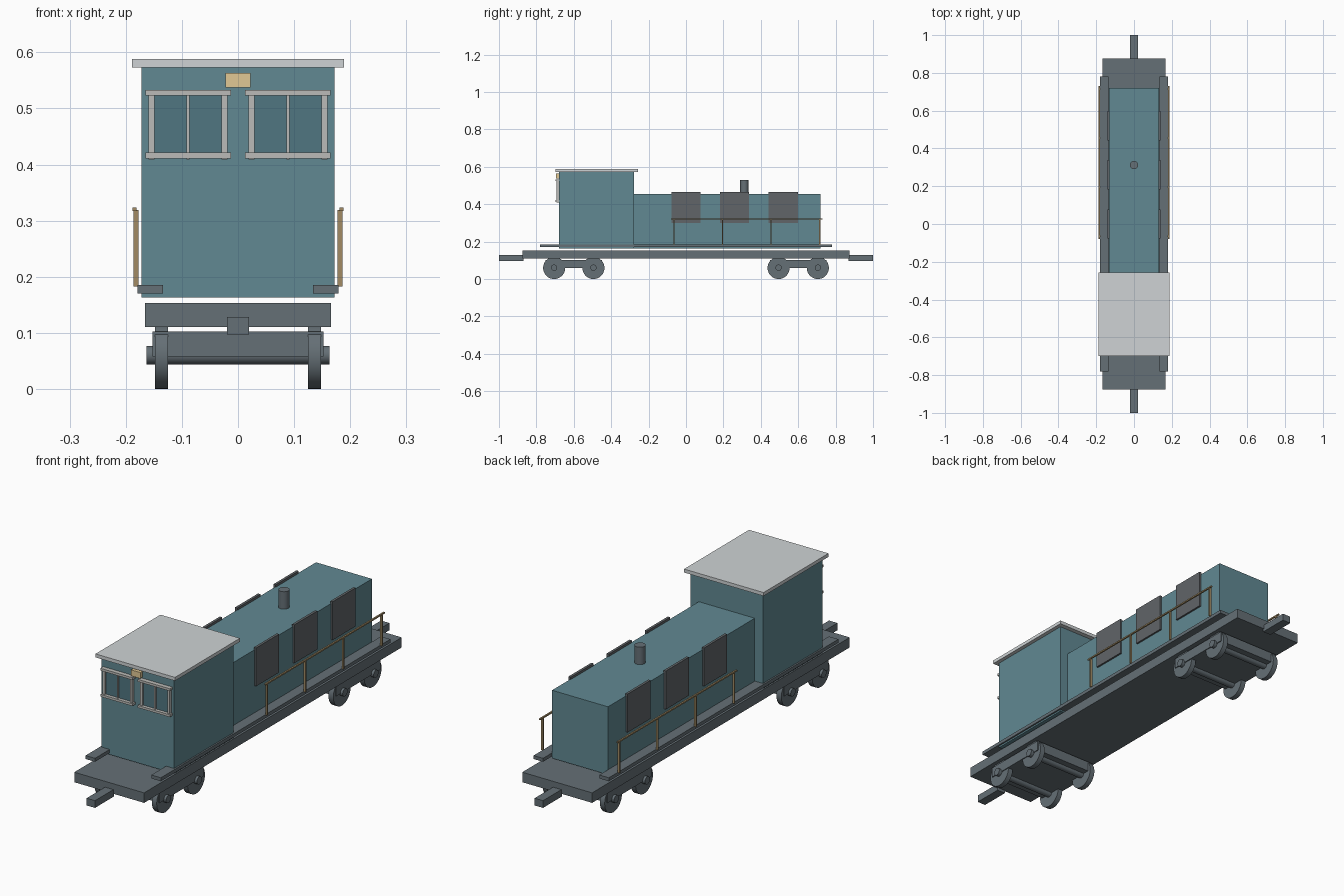
import bpy, math

if "Cube" in bpy.data.objects:
    bpy.data.objects.remove(bpy.data.objects["Cube"])


def material(name, rgb):
    m = bpy.data.materials.new(name)
    m.diffuse_color = (*rgb, 1)
    m.use_nodes = True
    m.node_tree.nodes["Principled BSDF"].inputs["Base Color"].default_value = m.diffuse_color
    return m


TEAL = material("teal_paint", (0.12, 0.25, 0.29))
GLASS = material("window_glass", (0.08, 0.18, 0.22))
STEEL = material("dark_steel", (0.13, 0.16, 0.18))
VENT = material("vent_grey", (0.12, 0.13, 0.14))
ROOF = material("roof_grey", (0.62, 0.65, 0.66))
TRIM = material("window_trim", (0.5, 0.5, 0.48))
BRASS = material("rail_brass", (0.36, 0.26, 0.13))
LAMP = material("lamp_cream", (0.75, 0.58, 0.30))


def box(name, x, y, z, mat):
    """Box from (min, max) ranges on each axis."""
    loc = [(a + b) / 2 for a, b in (x, y, z)]
    bpy.ops.mesh.primitive_cube_add(size=1, location=loc)
    o = bpy.context.object
    o.name = name
    o.scale = [b - a for a, b in (x, y, z)]
    bpy.ops.object.transform_apply(location=False, rotation=False, scale=True)
    o.data.materials.append(mat)
    return o


def side_boxes(name, x, y, z, mat):
    """The same box on the right and the left."""
    box(name + "_right", x, y, z, mat)
    box(name + "_left", (-x[1], -x[0]), y, z, mat)


def cylinder(name, r, length, loc, mat, along_x=False):
    rot = (0, math.pi / 2, 0) if along_x else (0, 0, 0)
    bpy.ops.mesh.primitive_cylinder_add(vertices=32, radius=r, depth=length,
                                        location=loc, rotation=rot)
    o = bpy.context.object
    o.name = name
    o.data.materials.append(mat)
    bpy.ops.object.shade_smooth_by_angle(angle=math.radians(40))


# Underframe, couplers and walkways
box("underframe", (-0.166, 0.166), (-0.875, 0.875), (0.11, 0.153), STEEL)
box("front_coupler", (-0.02, 0.02), (-1, -0.87), (0.097, 0.128), STEEL)
box("rear_coupler", (-0.02, 0.02), (0.87, 1), (0.097, 0.128), STEEL)
side_boxes("walkway", (0.134, 0.179), (-0.78, 0.78), (0.17, 0.185), STEEL)

# Cab, hood and exhaust
box("cab", (-0.172, 0.172), (-0.68, -0.277), (0.163, 0.573), TEAL)
box("cab_roof", (-0.189, 0.189), (-0.698, -0.257), (0.573, 0.588), ROOF)
box("hood", (-0.133, 0.133), (-0.277, 0.72), (0.163, 0.455), TEAL)
cylinder("exhaust_stack", 0.022, 0.085, (0, 0.312, 0.4875), STEEL)

# Hood vents
for i, y in enumerate((0.0, 0.26, 0.52)):
    side_boxes(f"vent_{i}", (0.130, 0.141), (y - 0.078, y + 0.078), (0.30, 0.465), VENT)

# Cab front windows and headlight
side_boxes("window_pane", (0.025, 0.155), (-0.685, -0.679), (0.416, 0.528), GLASS)
for label, z in (("sill", 0.416), ("header", 0.528)):
    side_boxes("window_" + label, (0.0125, 0.165), (-0.699, -0.679), (z - 0.005, z + 0.005), TRIM)
for label, x, w in (("inner", 0.024, 0.0055), ("middle", 0.089, 0.003), ("outer", 0.154, 0.0055)):
    side_boxes(f"window_{label}_post", (x - w, x + w), (-0.692, -0.679), (0.409, 0.533), TRIM)
box("headlight", (-0.022, 0.022), (-0.695, -0.679), (0.537, 0.563), LAMP)

# Handrails
side_boxes("handrail", (0.181, 0.188), (-0.08, 0.73), (0.317, 0.323), BRASS)
for i in range(4):
    y = -0.065 + 0.26 * i
    side_boxes(f"rail_post_{i}", (0.1775, 0.1865), (y - 0.003, y + 0.003), (0.183, 0.319), BRASS)

# Bogies: frame, axles and wheels
for end, s in (("front", -1), ("rear", 1)):
    yc = 0.6 * s
    box(end + "_bogie_frame", (-0.152, 0.152), (yc - 0.15, yc + 0.15), (0.058, 0.102), STEEL)
    for j, d in enumerate((-0.105, 0.105)):
        cylinder(f"{end}_axle_{j}", 0.0165, 0.326, (0, yc + d, 0.0605), STEEL, True)
        for side, x in (("left", -0.1365), ("right", 0.1365)):
            cylinder(f"{end}_wheel_{j}_{side}", 0.059, 0.023, (x, yc + d, 0.059), STEEL, True)
